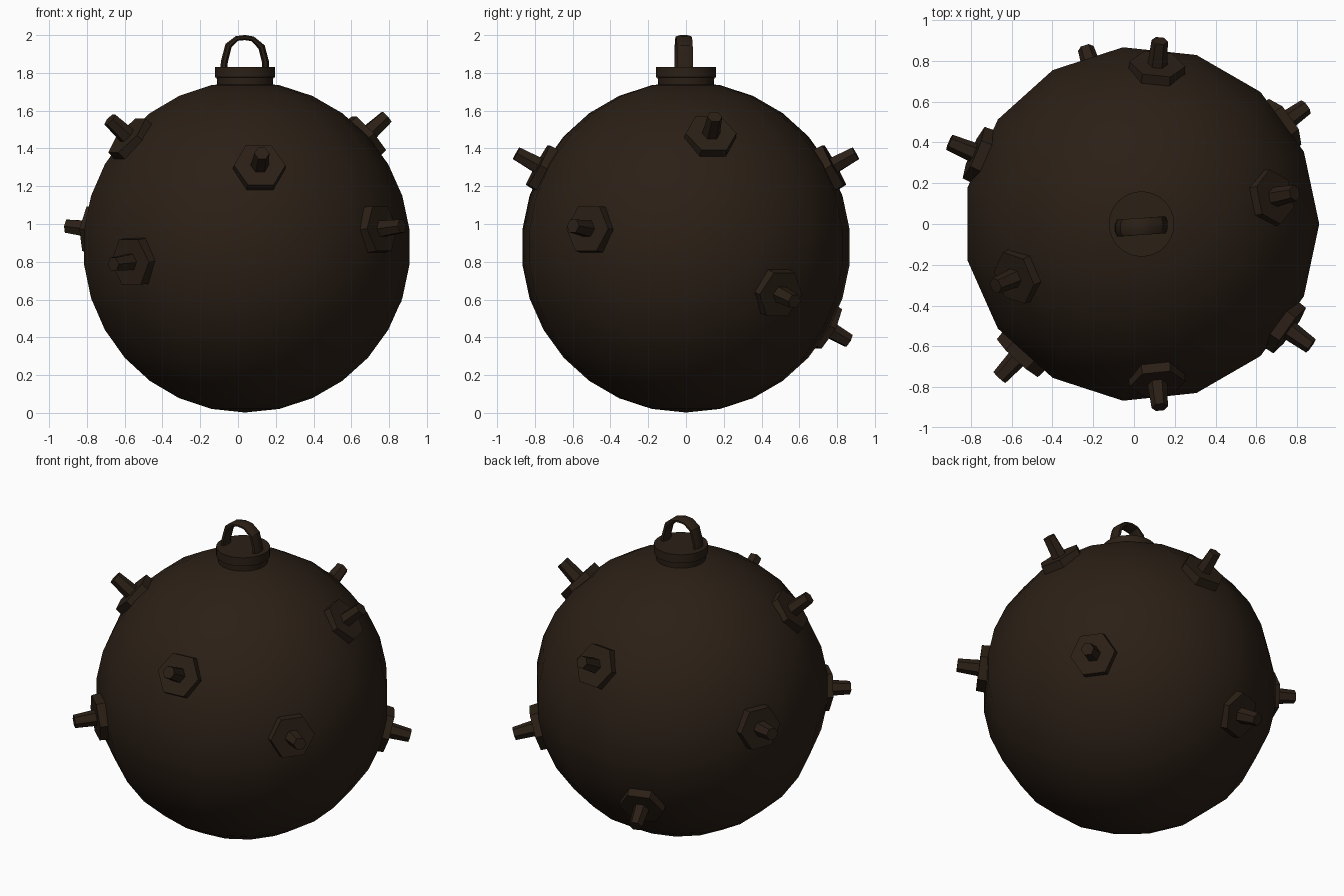
import bpy, bmesh
from math import sin, cos, pi, radians
from mathutils import Vector, Matrix

if "Cube" in bpy.data.objects:
    bpy.data.objects.remove(bpy.data.objects["Cube"])

mat = bpy.data.materials.new("dark_iron")
mat.diffuse_color = (0.024, 0.014, 0.008, 1)
mat.use_nodes = True
mat.node_tree.nodes["Principled BSDF"].inputs["Base Color"].default_value = mat.diffuse_color
CENTRE = Vector((0.037, 0, 0.878))
R = 0.876


def finish(name, bm, matrix=None, angle=None):
    bmesh.ops.remove_doubles(bm, verts=bm.verts, dist=1e-4)
    bmesh.ops.recalc_face_normals(bm, faces=bm.faces)
    me = bpy.data.meshes.new(name)
    bm.to_mesh(me)
    bm.free()
    me.materials.append(mat)
    ob = bpy.data.objects.new(name, me)
    bpy.context.collection.objects.link(ob)
    if matrix:
        ob.matrix_world = matrix
    if angle:
        bpy.ops.object.select_all(action='DESELECT')
        ob.select_set(True)
        bpy.context.view_layer.objects.active = ob
        bpy.ops.object.shade_smooth_by_angle(angle=radians(angle))
    return ob


def lathe(name, profile, sides, matrix, angle=None):
    """Turn (radius, z) points around z; the first corner lies on +x."""
    bm = bmesh.new()
    vs = [bm.verts.new((r, 0, z)) for r, z in profile]
    es = [bm.edges.new(p) for p in zip(vs, vs[1:])]
    bmesh.ops.spin(bm, geom=vs + es, cent=(0, 0, 0), axis=(0, 0, 1),
                   angle=2 * pi, steps=sides, use_duplicate=False)
    return finish(name, bm, matrix, angle)


# Round shell: 15 segments, 15 rings
lathe("shell", [(R * sin(i * pi / 15), -R * cos(i * pi / 15)) for i in range(16)],
      15, Matrix.Translation(CENTRE), 40)

# Collar on top
lathe("top_collar", [(0, 1.70), (0.145, 1.70), (0.15, 1.775), (0.16, 1.777), (0.16, 1.832), (0, 1.832)],
      32, Matrix.Translation((CENTRE.x, 0, 0)), 35)

# Lifting handle: flattened bar swept along an arch
path = [(-0.077, 1.80), (-0.072, 1.86), (-0.05, 1.945), (-0.006, 1.982), (0.037, 1.987),
        (0.078, 1.98), (0.125, 1.937), (0.145, 1.86), (0.148, 1.80)]
bm = bmesh.new()
rings = []
for i, (x, z) in enumerate(path):
    a, b = path[max(i - 1, 0)], path[min(i + 1, len(path) - 1)]
    t = Vector((b[0] - a[0], 0, b[1] - a[1])).normalized()
    n = Vector((-t.z, 0, t.x))
    c = Vector((x, -0.012 + 0.07 * (x - 0.037), z))
    w = 0.014 if 2 < i < 6 else 0.019
    rings.append([bm.verts.new(c + n * w * cos(k * pi / 4 + pi / 8) * 1.05
                               + Vector((0, 0.045 * sin(k * pi / 4 + pi / 8), 0))) for k in range(8)])
for p, q in zip(rings, rings[1:]):
    for k in range(8):
        bm.faces.new((p[k], p[k - 1], q[k - 1], q[k]))
bm.faces.new(rings[0])
bm.faces.new(rings[-1])
finish("lifting_handle", bm, None, 30)

# Contact horns: hexagonal plate plus tapered pin, pointing outwards
directions = [(0.09, -0.905, 0.5), (-0.69, -0.745, -0.09), (0.82, -0.59, 0.11),
              (0.74, 0.15, 0.68), (-0.71, -0.3, 0.67), (-0.94, 0.40, 0.11),
              (0.09, 0.905, 0.5), (0.80, 0.57, -0.285), (-0.27, 0.85, -0.49)]
for i, d in enumerate(directions, 1):
    m = Matrix.Translation(CENTRE) @ Vector(d).to_track_quat('Z', 'Y').to_matrix().to_4x4()
    lathe(f"horn_plate_{i}", [(0, 0.82), (0.142, 0.82), (0.137, 0.9), (0, 0.9)], 6, m)
    lathe(f"horn_pin_{i}", [(0, 0.88), (0.05, 0.88), (0.04, 1.03), (0, 1.03)], 6, m)
